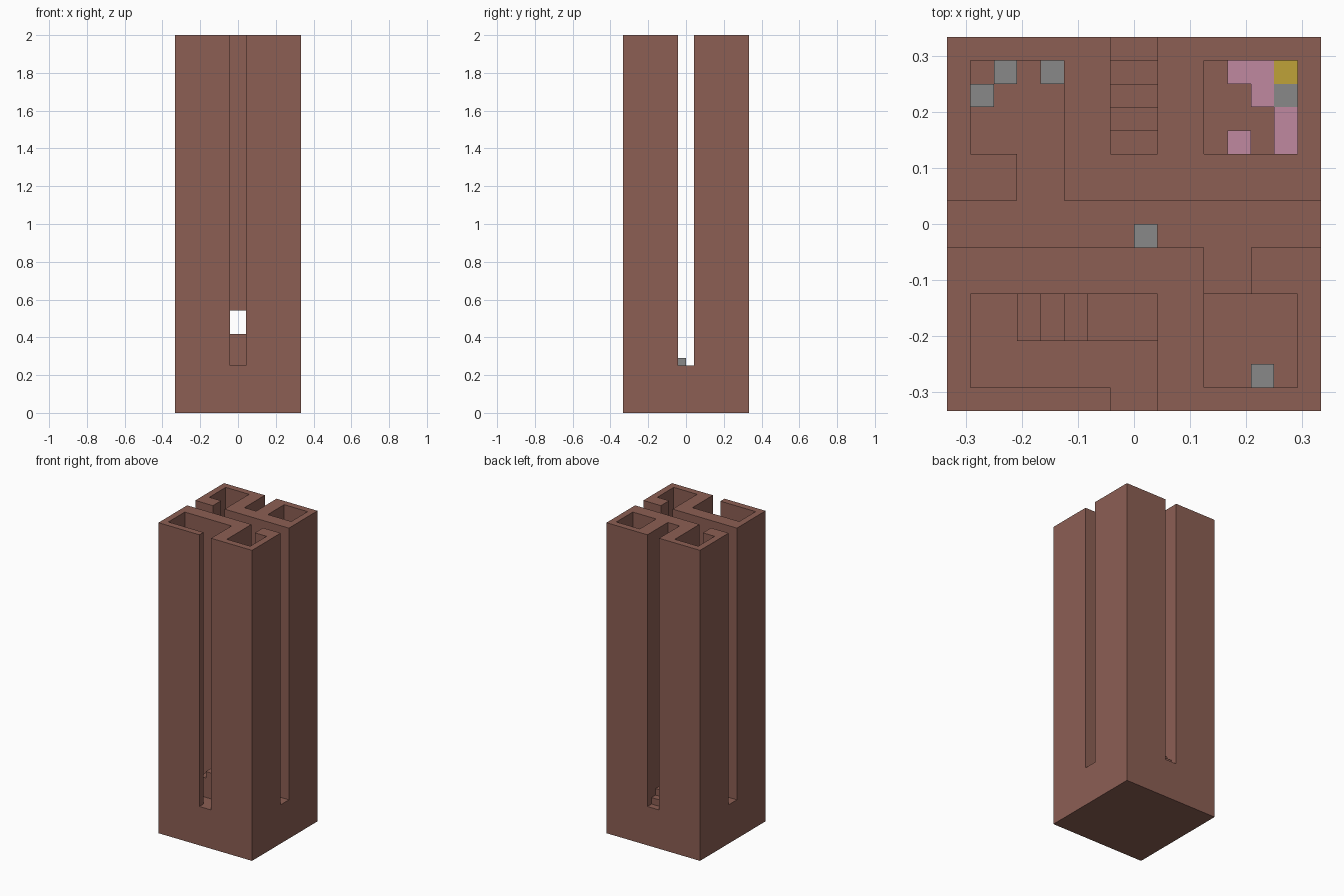
import bpy
import bmesh

U = 1 / 24            # one grid cell
FLOOR, TOP = 6, 48    # heights in cells
OVER = TOP + 2        # cutters reach past the top

if "Cube" in bpy.data.objects:
    bpy.data.objects.remove(bpy.data.objects["Cube"], do_unlink=True)


def make_material(name, rgb):
    mat = bpy.data.materials.new(name)
    mat.use_nodes = True
    color = (*rgb, 1)
    mat.diffuse_color = color
    mat.node_tree.nodes["Principled BSDF"].inputs["Base Color"].default_value = color
    return mat


brown = make_material("brown stone", (0.262, 0.114, 0.088))
grey = make_material("grey stone", (0.25, 0.25, 0.25))
pink = make_material("pink gem", (0.53, 0.25, 0.35))
gold = make_material("gold", (0.52, 0.36, 0.04))


def box(name, x, y, z, mat):
    """Box spanning the given (low, high) cell ranges."""
    bm = bmesh.new()
    bmesh.ops.create_cube(bm, size=1)
    for v in bm.verts:
        v.co = [r[0] * U if c < 0 else r[1] * U for c, r in zip(v.co, (x, y, z))]
    mesh = bpy.data.meshes.new(name)
    bm.to_mesh(mesh)
    bm.free()
    mesh.materials.append(mat)
    obj = bpy.data.objects.new(name, mesh)
    bpy.context.collection.objects.link(obj)
    return obj


tower = box("tower_walls", (-8, 8), (-8, 8), (0, TOP), brown)


def carve(x, y, z=(FLOOR, OVER)):
    """Cut a box-shaped space out of the tower."""
    cutter = box("cutter", x, y, z, brown)
    cutter.hide_render = True
    mod = tower.modifiers.new("carve", "BOOLEAN")
    mod.operation, mod.solver, mod.object = "DIFFERENCE", "EXACT", cutter
    bpy.context.view_layer.objects.active = tower
    bpy.ops.object.modifier_apply(modifier=mod.name)
    bpy.data.objects.remove(cutter, do_unlink=True)


# Central corridor, rooms and their entrances
carve((-9, 9), (-1, 1))
carve((-7, 1), (-7, -3))                  # front stair room
carve((-1, 1), (-9, -6))                  # front entrance
carve((-7, -3), (3, 7))                   # back right-hand room
carve((-5, -3), (0, 4))                   # its doorway
carve((3, 5), (-4, 0))                    # doorway of the sunken room
carve((3, 7), (-7, -3), (FLOOR - 1, OVER))  # sunken room
carve((3, 7), (3, 7))                     # treasure room
carve((-1, 1), (3, 9))                    # back stairwell
carve((-1, 1), (-4, 4), (10, 13))         # raised doors between the stairs

# Two flights of stairs, one layer per step
for k in range(4):
    z = (FLOOR + k, FLOOR + k + 1)
    box(f"front_stair_{k + 1}", (k - 5, 1), (-5, -3), z, brown)
    box(f"back_stair_{k + 1}", (-1, 1), (3, 7 - k), z, brown)


def blocks(name, mat, cells, z=FLOOR):
    for i, (x, y) in enumerate(cells):
        box(f"{name}_{i + 1}", (x, x + 1), (y, y + 1), (z, z + 1), mat)


# Loose blocks and treasure on the floors
blocks("grey_block", grey, [(-7, 5), (-6, 6), (-4, 6), (0, -1), (6, 5)])
blocks("sunken_block", grey, [(5, -7)], FLOOR - 1)
blocks("pink_gem", pink, [(4, 6), (5, 6), (5, 5), (6, 4), (6, 3), (4, 3)])
blocks("gold_block", gold, [(6, 6)])
